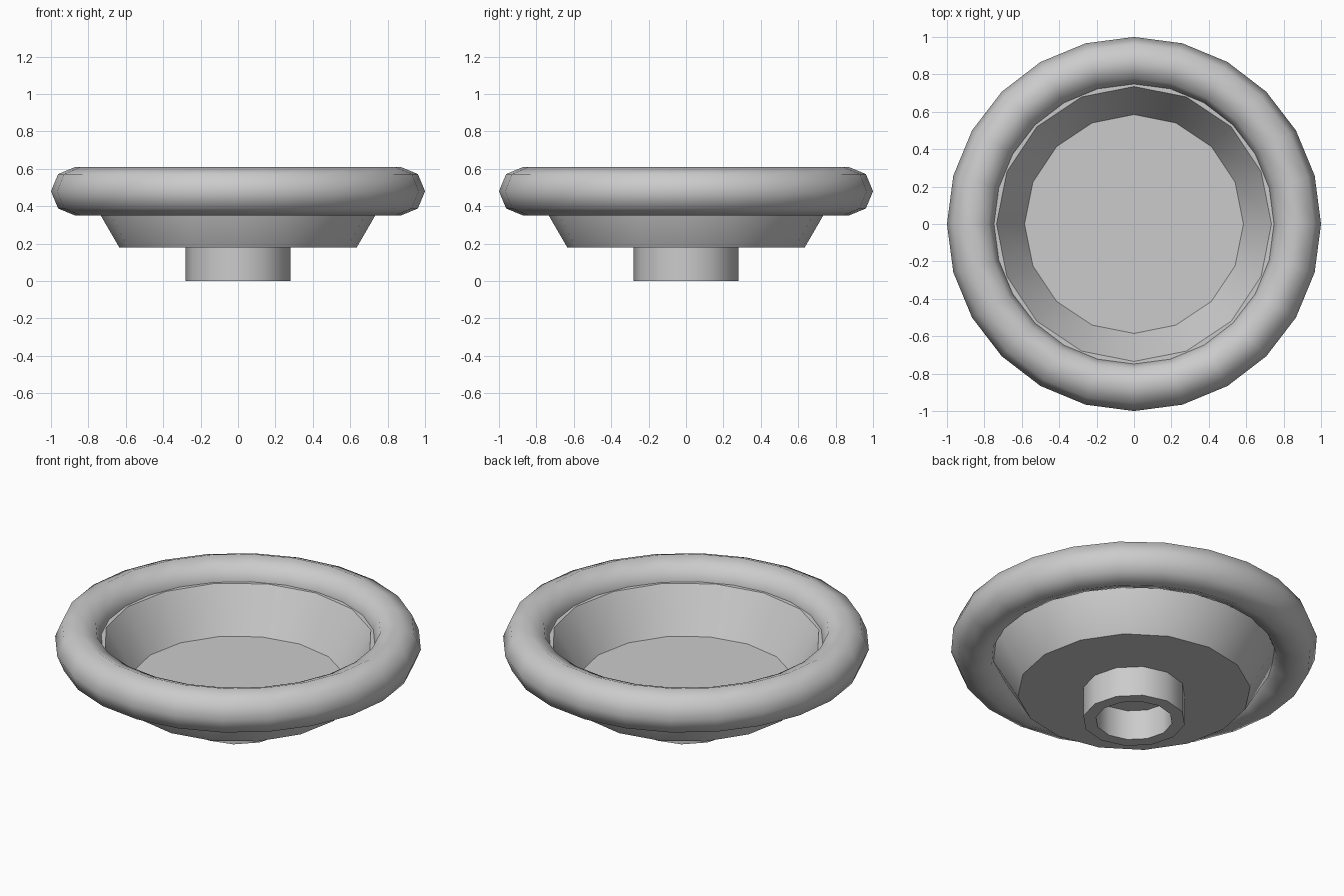
import bpy
import math

cube = bpy.data.objects.get("Cube")
if cube:
    bpy.data.objects.remove(cube, do_unlink=True)

# One grey finish for the whole dish
grey = bpy.data.materials.new("plain grey")
grey.use_nodes = True
COLOUR = (0.6, 0.6, 0.6, 1)
grey.diffuse_color = COLOUR
grey.node_tree.nodes["Principled BSDF"].inputs["Base Color"].default_value = COLOUR


def finish(obj, angle):
    obj.data.materials.append(grey)
    bpy.ops.object.select_all(action='DESELECT')
    obj.select_set(True)
    bpy.context.view_layer.objects.active = obj
    bpy.ops.object.shade_smooth_by_angle(angle=math.radians(angle))


def lathe(name, profile, sides, closed=False):
    """Turn an (r, z) profile, listed from the bottom outwards, around z."""
    verts, rings = [], []
    for r, z in profile:
        count = 1 if r == 0 else sides
        rings.append([len(verts) + i % count for i in range(sides)])
        for i in range(count):
            a = math.tau * i / sides
            verts.append((r * math.cos(a), r * math.sin(a), z))
    pairs = list(zip(rings, rings[1:]))
    if closed:
        pairs.append((rings[-1], rings[0]))
    faces = []
    for low, high in pairs:
        for i in range(sides):
            j = (i + 1) % sides
            loop = [low[i], low[j], high[j], high[i]]
            faces.append(list(dict.fromkeys(loop)))
    mesh = bpy.data.meshes.new(name)
    mesh.from_pydata(verts, [], faces)
    obj = bpy.data.objects.new(name, mesh)
    bpy.context.collection.objects.link(obj)
    finish(obj, 35)
    return obj


# Hollow foot ring
lathe("foot_ring", [(0.21, 0), (0.28, 0), (0.28, 0.18), (0.21, 0.18)], 12, closed=True)

# Sloping bowl with a flat floor, its top edge buried in the rim
lathe("bowl", [(0, 0.18), (0.635, 0.18), (0.78, 0.43), (0.78, 0.5),
               (0.735, 0.5), (0.585, 0.25), (0, 0.25)], 16)

# Thick rounded rim
bpy.ops.mesh.primitive_torus_add(major_radius=0.87, minor_radius=0.13,
                                 major_segments=24, minor_segments=8,
                                 location=(0, 0, 0.48))
rim = bpy.context.object
rim.name = "rim"
finish(rim, 60)
